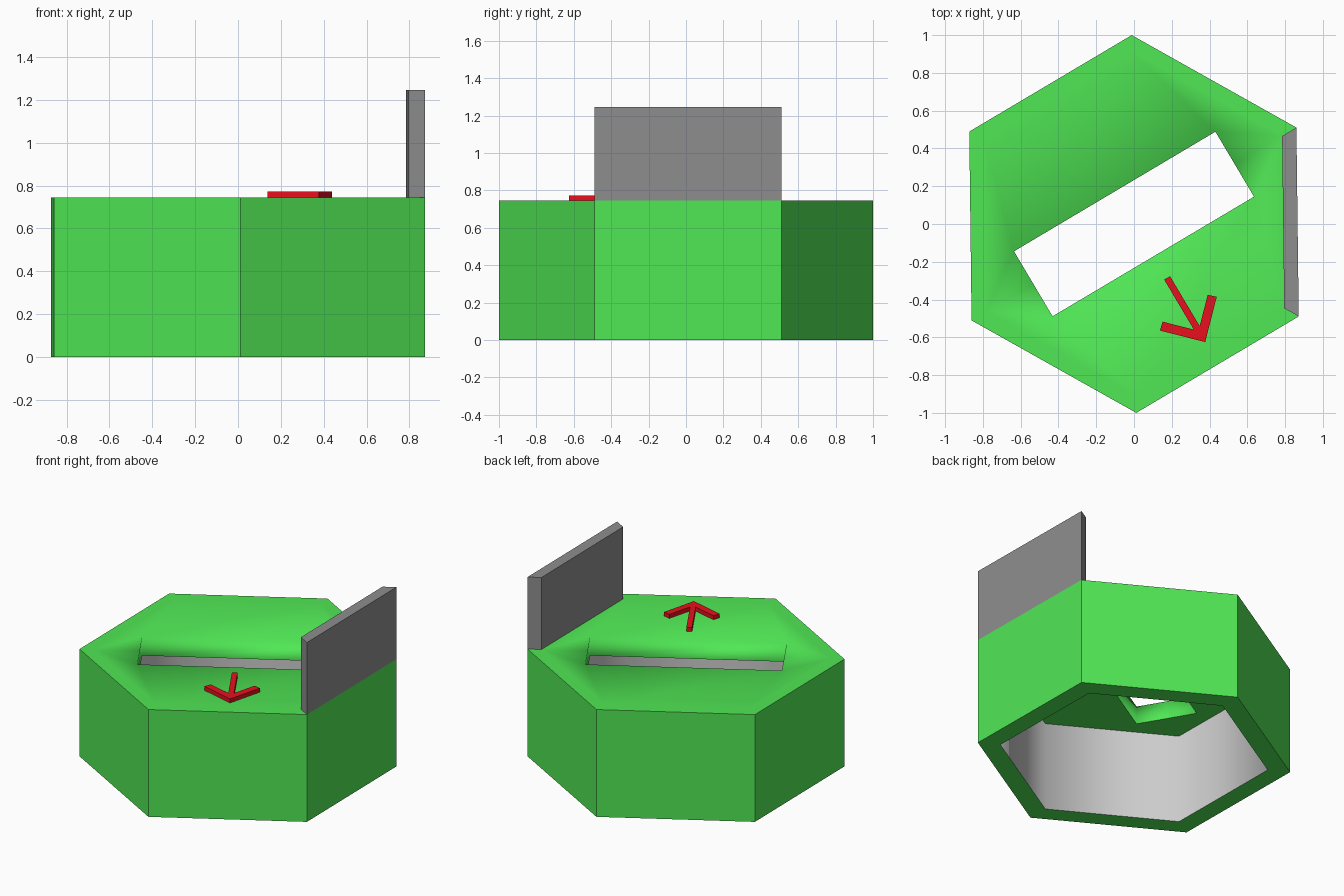
import bpy, bmesh
from math import sin, cos, radians, pi
from mathutils import Matrix

if "Cube" in bpy.data.objects:
    bpy.data.objects.remove(bpy.data.objects["Cube"])

TOP, CEILING, PLATE_TOP = 0.745, 0.62, 1.245
TURN = Matrix.Rotation(radians(30.7), 4, 'Z')   # local x runs along the slot


def material(name, rgb):
    m = bpy.data.materials.new(name)
    m.diffuse_color = (*rgb, 1)
    m.use_nodes = True
    m.node_tree.nodes["Principled BSDF"].inputs["Base Color"].default_value = m.diffuse_color
    return m


def loft(name, rings, mats=(), closed=False, grey_band=None, smooth_bands=()):
    """Skin equal-length rings [(outline, z)], closed in a loop or capped."""
    bm = bmesh.new()
    rows = [[bm.verts.new((x, y, z)) for x, y in pts] for pts, z in rings]
    n = len(rows[0])
    for r in range(len(rows) if closed else len(rows) - 1):
        a, b = rows[r], rows[(r + 1) % len(rows)]
        for i in range(n):
            j = (i + 1) % n
            f = bm.faces.new((a[i], a[j], b[j], b[i]))
            f.material_index = int(r == grey_band)
            f.smooth = r in smooth_bands
    if not closed:
        bm.faces.new(rows[0])
        bm.faces.new(rows[-1])
    bmesh.ops.recalc_face_normals(bm, faces=bm.faces)
    bm.transform(TURN)
    mesh = bpy.data.meshes.new(name)
    bm.to_mesh(mesh)
    bm.free()
    for m in mats:
        mesh.materials.append(m)
    ob = bpy.data.objects.new(name, mesh)
    bpy.context.collection.objects.link(ob)
    return ob


def hexagon(r):
    return [(r * cos(i * pi / 3), r * sin(i * pi / 3)) for i in range(6)]


green = material("green", (0.08, 0.8, 0.09))
grey = material("inner_grey", (0.7, 0.7, 0.7))
dark = material("plate_grey", (0.27, 0.27, 0.27))
red = material("red", (0.8, 0.005, 0.013))

# hollow hexagonal body, open below, with a slot through its top;
# the top and slot walls shade smoothly into each other, as does the lining
SU, SV = 0.62, 0.2
slot = [(SU, 0), (SU, SV), (-SU, SV), (-SU, 0), (-SU, -SV), (SU, -SV)]
outer, rim, inner = hexagon(1.0), hexagon(0.912), hexagon(0.856)
loft("hex_body",
     [(outer, 0), (outer, TOP), (rim, TOP), (slot, TOP), (slot, CEILING),
      (inner, CEILING), (inner, 0)],
     (green, grey), closed=True, grey_band=5, smooth_bands=(1, 2, 3, 5))

# upright plate with mitred ends on the right-hand edge
plate = [outer[0], rim[0], rim[5], outer[5]]
loft("upright_plate", [(plate, TOP), (plate, PLATE_TOP)], (dark,))

# arrow lying on the top, pointing away from the slot
half = [(0.023, -0.335), (0.023, -0.642), (0.144, -0.522), (0.18, -0.555)]
arrow = half + [(0.005, -0.73)] + [(-x + 0.01, y) for x, y in reversed(half)]
loft("direction_arrow", [(arrow, TOP), (arrow, TOP + 0.028)], (red,))
